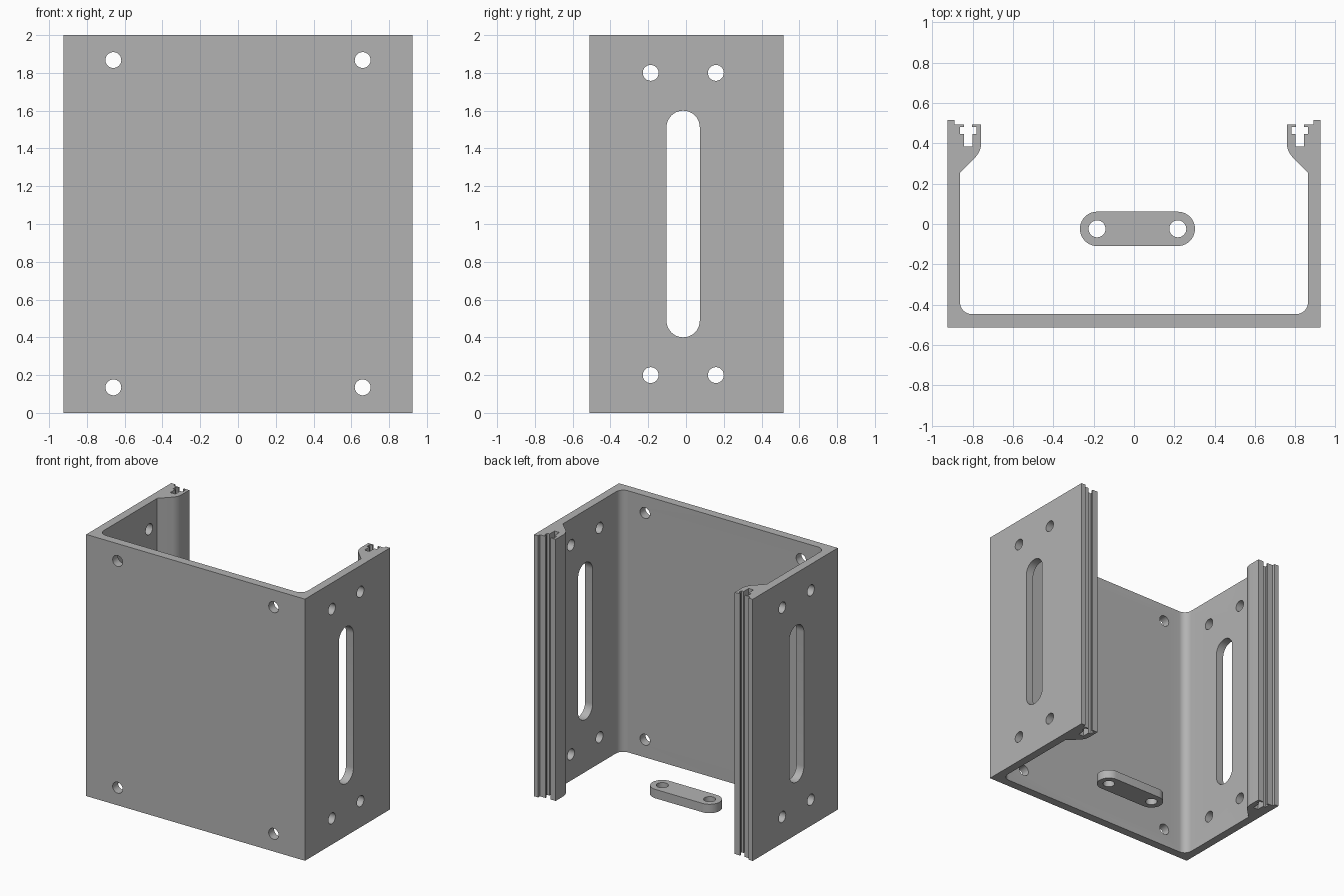
import bpy, bmesh
from math import cos, sin, pi, radians
from mathutils import Matrix

if "Cube" in bpy.data.objects:
    bpy.data.objects.remove(bpy.data.objects["Cube"])

GREY = 0.45
mat = bpy.data.materials.new("plain_grey")
mat.use_nodes = True
mat.diffuse_color = (GREY, GREY, GREY, 1)
mat.node_tree.nodes["Principled BSDF"].inputs["Base Color"].default_value = (GREY, GREY, GREY, 1)


def arc(cx, cy, r, start, end, n=10):
    return [(cx + r * cos(radians(start + (end - start) * i / n)),
             cy + r * sin(radians(start + (end - start) * i / n))) for i in range(n + 1)]


def capsule(cx, cy, half, r):
    """Outline of a rounded slot along the first axis (a circle if half is 0)."""
    right = arc(cx + half, cy, r, -90, 90, 20)
    left = arc(cx - half, cy, r, 90, 270, 20)
    return right + left if half else right + left[1:-1]


def extrude(bm, outline, low, high, turn=Matrix()):
    """Extrude an outline from low to high along its normal, then turn it."""
    face = bm.faces.new([bm.verts.new(turn @ Matrix.Translation((x, y, low)) @ Matrix.Translation((0, 0, 0)).to_translation())
                         for x, y in outline])
    return face


def add_prism(bm, outline, low, high, turn=None):
    turn = turn or Matrix.Identity(3)
    rings = [[bm.verts.new(turn @ Matrix.Translation((x, y, h)).to_translation())
              for x, y in outline] for h in (low, high)]
    bm.faces.new(rings[0][::-1])
    bm.faces.new(rings[1])
    count = len(outline)
    for i in range(count):
        j = (i + 1) % count
        bm.faces.new((rings[0][i], rings[0][j], rings[1][j], rings[1][i]))


def make_object(name, bm):
    bmesh.ops.recalc_face_normals(bm, faces=bm.faces)
    mesh = bpy.data.meshes.new(name)
    bm.to_mesh(mesh)
    bm.free()
    mesh.materials.append(mat)
    obj = bpy.data.objects.new(name, mesh)
    bpy.context.collection.objects.link(obj)
    return obj


def cut_and_shade(obj, cutter):
    mod = obj.modifiers.new("holes", "BOOLEAN")
    mod.operation = "DIFFERENCE"
    mod.solver = "EXACT"
    mod.object = cutter
    bpy.ops.object.select_all(action="DESELECT")
    obj.select_set(True)
    bpy.context.view_layer.objects.active = obj
    bpy.ops.object.modifier_apply(modifier=mod.name)
    bpy.data.objects.remove(cutter)
    bpy.ops.object.shade_smooth_by_angle(angle=radians(30))


# Channel bracket: right half of the section, from the outer front corner round to the inner middle
half = [(0.925, -0.512), (0.925, 0.515), (0.89, 0.515), (0.89, 0.493),
        # T-shaped groove in the rail
        (0.842, 0.493), (0.842, 0.48), (0.862, 0.48), (0.862, 0.445), (0.842, 0.445), (0.842, 0.385),
        (0.8, 0.385), (0.8, 0.445), (0.78, 0.445), (0.78, 0.48), (0.802, 0.48), (0.802, 0.493),
        (0.757, 0.493)]
# Rounded rail back, sloping into the wall, then the inner corner
half += arc(0.859, 0.402, 0.102, 180, 225)
half += [(0.862, 0.255)]
half += arc(0.802, -0.387, 0.06, 0, -90)
section = half + [(-x, y) for x, y in reversed(half)]
bm = bmesh.new()
add_prism(bm, section, 0, 2)
bracket = make_object("channel_bracket", bm)

# Bolt holes in the front wall, and bolt holes and long slots in both side walls
to_front = Matrix(((1, 0, 0), (0, 0, -1), (0, 1, 0)))
to_side = Matrix(((0, 0, 1), (0, 1, 0), (1, 0, 0)))
HOLE = 0.042
bm = bmesh.new()
for x in (-0.66, 0.66):
    for z in (0.135, 1.868):
        add_prism(bm, capsule(x, z, 0, HOLE), 0.4, 0.6, to_front)
for low, high in ((-1, -0.83), (0.83, 1)):
    add_prism(bm, capsule(1, -0.015, 0.512, 0.088), low, high, to_side)
    for y in (-0.187, 0.158):
        for z in (0.2, 1.8):
            add_prism(bm, capsule(z, y, 0, HOLE), low, high, to_side)
cut_and_shade(bracket, make_object("bracket_cutter", bm))

# Loose link plate with two holes
bm = bmesh.new()
add_prism(bm, capsule(0.017, -0.024, 0.2, 0.085), 0, 0.068)
link = make_object("link_plate", bm)
bm = bmesh.new()
for x in (-0.183, 0.217):
    add_prism(bm, capsule(x, -0.024, 0, HOLE), -0.1, 0.2)
cut_and_shade(link, make_object("link_cutter", bm))
